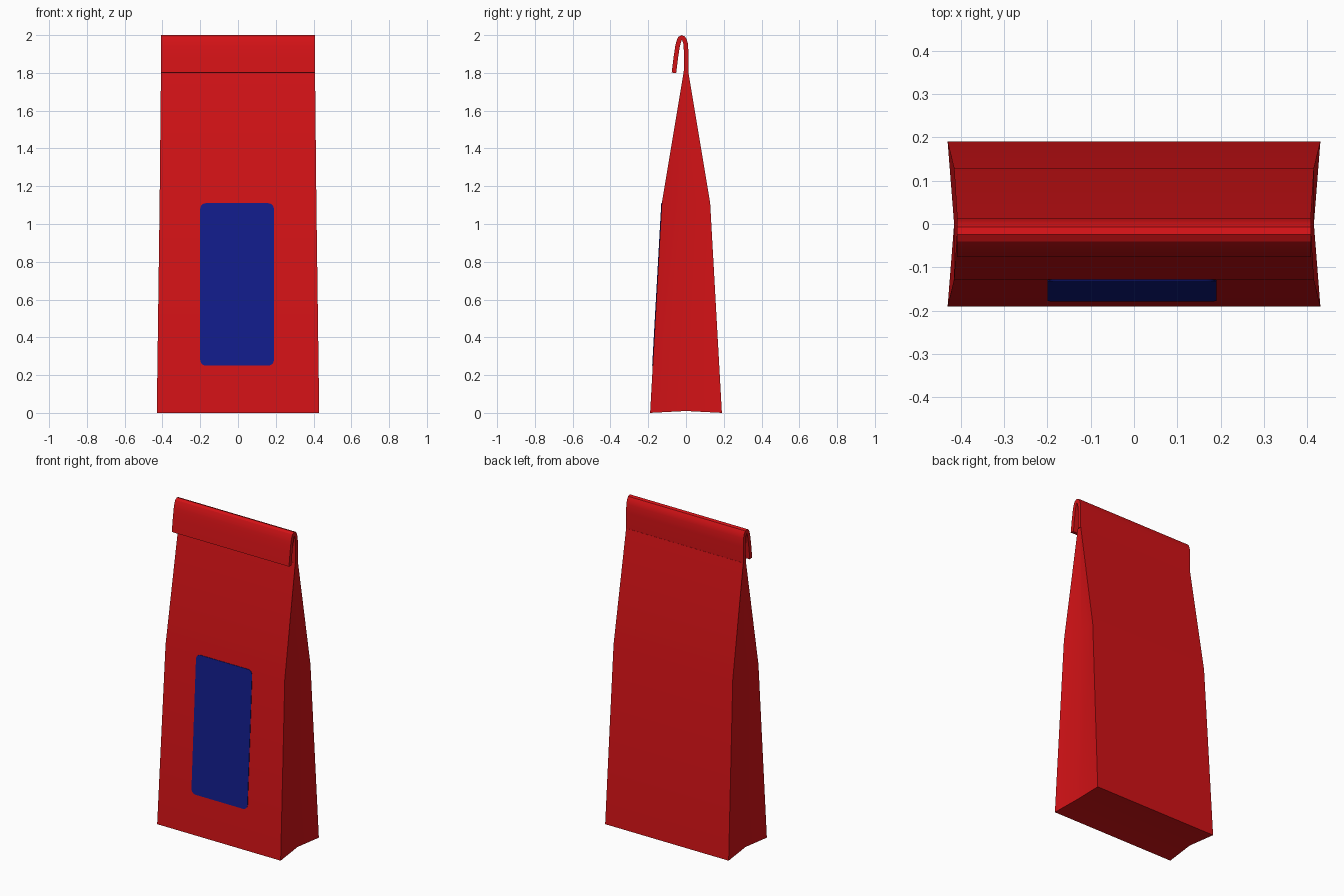
import bpy, bmesh, math
from mathutils import Vector

if "Cube" in bpy.data.objects:
    bpy.data.objects.remove(bpy.data.objects["Cube"])


def material(name, color):
    m = bpy.data.materials.new(name)
    m.diffuse_color = color
    m.use_nodes = True
    m.node_tree.nodes["Principled BSDF"].inputs["Base Color"].default_value = m.diffuse_color
    return m


def make(name, verts, faces, mat):
    me = bpy.data.meshes.new(name)
    me.from_pydata(verts, [], faces)
    bm = bmesh.new()
    bm.from_mesh(me)
    bmesh.ops.recalc_face_normals(bm, faces=bm.faces)
    bm.to_mesh(me)
    bm.free()
    ob = bpy.data.objects.new(name, me)
    bpy.context.collection.objects.link(ob)
    me.materials.append(mat)
    bpy.context.view_layer.objects.active = ob
    ob.select_set(True)
    bpy.ops.object.shade_smooth_by_angle(angle=math.radians(32))
    ob.select_set(False)
    return ob


red = material("red_paper", (0.65, 0.006, 0.008, 1))
blue = material("blue_label", (0.006, 0.012, 0.26, 1))

# Bag body: gusseted sections (z, half width, half depth, gusset x, gusset z)
sections = [(0, 0.43, 0.19, 0.415, 0.01),
            (1.11, 0.415, 0.128, 0.392, 1.11),
            (1.80, 0.408, 0.013, 0.403, 1.80)]
verts, faces = [], []
for z, x, y, gx, gz in sections:
    verts += [(x, -y, z), (gx, 0, gz), (x, y, z),
              (-x, y, z), (-gx, 0, gz), (-x, -y, z)]
for r in range(len(sections) - 1):
    for i in range(6):
        j = (i + 1) % 6
        faces.append((r * 6 + i, r * 6 + j, r * 6 + 6 + j, r * 6 + 6 + i))
for b in (0, 12):
    faces += [(b, b + 1, b + 4, b + 5), (b + 1, b + 2, b + 3, b + 4)]
make("bag_body", verts, faces, red)

# Rolled top: thick strip following a hooked path in the y-z plane
path = [Vector(p) for p in ((0, 1.80), (0.001, 1.90), (-0.001, 1.95), (-0.008, 1.975),
                            (-0.015, 1.985), (-0.023, 1.988), (-0.031, 1.983),
                            (-0.038, 1.968), (-0.045, 1.94), (-0.054, 1.88), (-0.064, 1.80))]
outer, inner = [], []
for i, p in enumerate(path):
    t = (path[min(i + 1, len(path) - 1)] - path[max(i - 1, 0)]).normalized()
    n = Vector((t.y, -t.x)) * 0.012
    outer.append(p + n)
    inner.append(p - n)
n = len(path)
loop = outer + inner
verts = [(s * 0.408, p.x, p.y) for s in (-1, 1) for p in loop]
faces = [(0, n, 3 * n, 2 * n), (n - 1, 2 * n - 1, 4 * n - 1, 3 * n - 1)]
for i in range(n - 1):
    for a in (0, n):
        faces.append((a + i, a + i + 1, 2 * n + a + i + 1, 2 * n + a + i))
    for e in (0, 2 * n):
        faces.append((e + i, e + i + 1, e + n + i + 1, e + n + i))
make("folded_top", verts, faces, red)

# Label: rounded rectangle lying on the sloping front
x0, x1, z0, z1, rad = -0.20, 0.19, 0.25, 1.11, 0.03
outline = []
for k, (cx, cz) in enumerate(((x1 - rad, z1 - rad), (x0 + rad, z1 - rad),
                              (x0 + rad, z0 + rad), (x1 - rad, z0 + rad))):
    for s in range(6):
        a = math.radians(90 * k + 18 * s)
        outline.append((cx + rad * math.cos(a), cz + rad * math.sin(a)))
verts = [(x, -0.19 + 0.062 * z / 1.11 - off, z) for off in (0.003, -0.001) for x, z in outline]
m = len(outline)
faces = [tuple(range(m)), tuple(range(m, 2 * m))]
faces += [(i, (i + 1) % m, m + (i + 1) % m, m + i) for i in range(m)]
make("front_label", verts, faces, blue)
